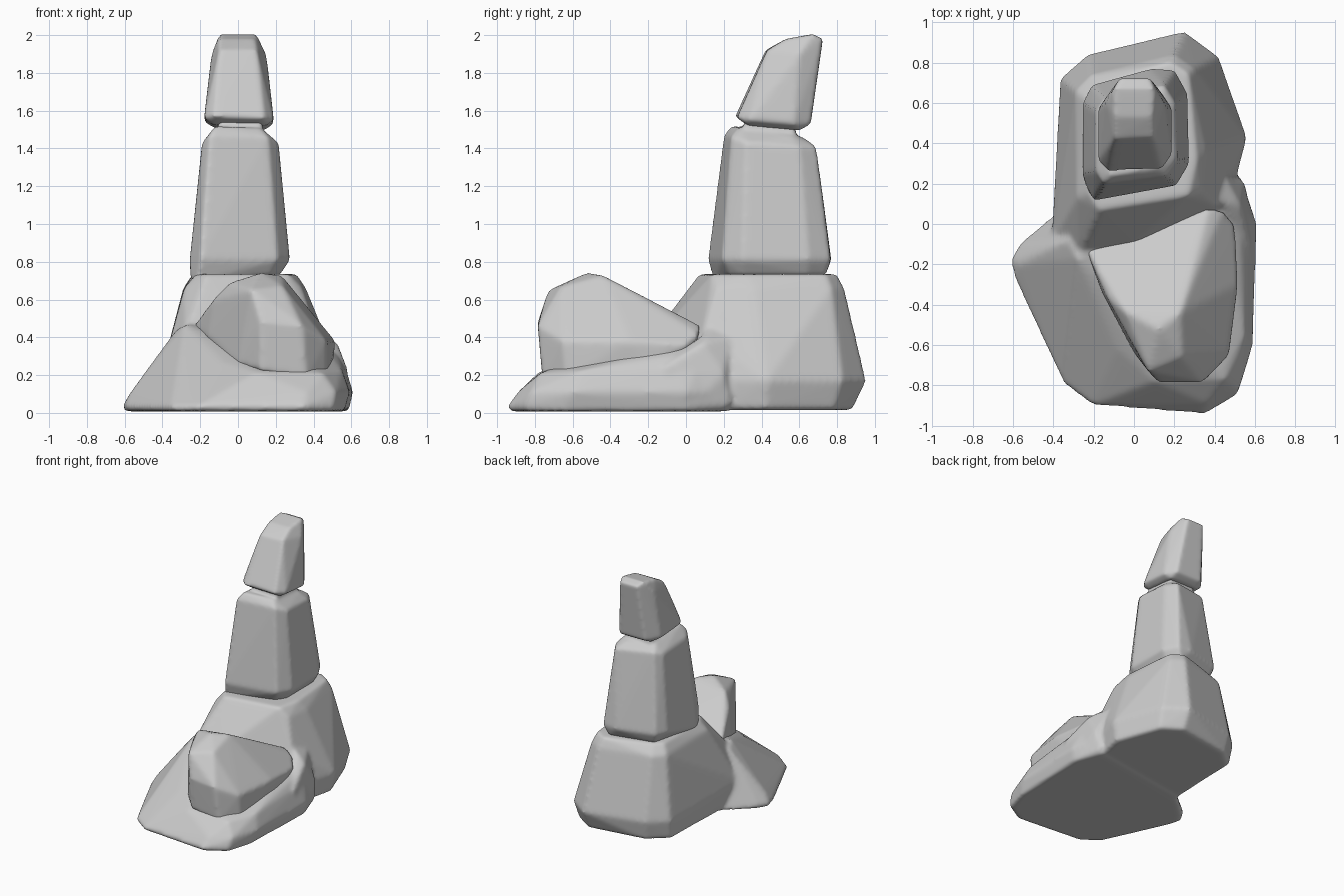
import bpy, bmesh


def hull(bm, pts):
    """Add the convex hull of a few corner points to a bmesh."""
    vs = [bm.verts.new(p) for p in pts]
    r = bmesh.ops.convex_hull(bm, input=vs)
    dead = {g for k in ("geom_interior", "geom_unused") for g in r[k]
            if isinstance(g, bmesh.types.BMVert)}
    bmesh.ops.delete(bm, geom=list(dead), context='VERTS')


def stone(name, hulls, voxel=0.014, smooth=12):
    """Fuse hulls into one stone with softly worn edges."""
    bm = bmesh.new()
    for pts in hulls:
        hull(bm, pts)
    bmesh.ops.recalc_face_normals(bm, faces=bm.faces[:])
    me = bpy.data.meshes.new(name)
    bm.to_mesh(me)
    bm.free()
    ob = bpy.data.objects.new(name, me)
    bpy.context.collection.objects.link(ob)
    rm = ob.modifiers.new("fuse", 'REMESH')
    rm.mode = 'VOXEL'
    rm.voxel_size = voxel
    rm.use_smooth_shade = True
    sm = ob.modifiers.new("wear", 'SMOOTH')
    sm.factor = 0.5
    sm.iterations = smooth
    return ob


def ring(z, pts):
    return [(x, y, z) for x, y in pts]


# base: tall rear block with a ramp, fused with the low front slab
block = (
    ring(0.015, [(-0.37, 0.03), (-0.35, 0.69), (-0.21, 0.81), (0.25, 0.88),
                 (0.4, 0.78), (0.53, 0.42), (0.48, 0.2)])
    + ring(0.17, [(-0.37, 0.05), (-0.365, 0.72), (-0.23, 0.84), (0.25, 0.955),
                  (0.42, 0.83), (0.56, 0.43), (0.5, 0.2)])
    + ring(0.66, [(-0.285, 0.13), (-0.29, 0.66), (-0.21, 0.74), (0.2, 0.84),
                  (0.3, 0.77), (0.36, 0.36), (0.34, 0.16)])
    + ring(0.735, [(-0.22, 0.15), (-0.24, 0.62), (-0.18, 0.68), (0.18, 0.8),
                   (0.27, 0.74), (0.31, 0.32), (0.27, 0.14), (-0.17, 0.07)])
    + [(-0.28, -0.17, 0.42), (0.42, 0.09, 0.42), (0.0, -0.1, 0.47),
       (-0.41, -0.1, 0.2), (0.3, -0.1, 0.1)])
slab = (
    ring(0.008, [(-0.6, -0.18), (-0.57, -0.28), (-0.34, -0.79), (-0.21, -0.88),
                 (0.35, -0.93), (0.5, -0.84), (0.56, -0.65), (0.585, 0.0),
                 (0.5, 0.22), (-0.36, 0.08), (-0.56, -0.11)])
    + ring(0.035, [(-0.615, -0.18), (-0.59, -0.28), (-0.35, -0.79),
                   (-0.21, -0.9), (0.35, -0.945), (0.51, -0.85),
                   (-0.57, -0.1)])
    + ring(0.11, [(-0.57, -0.2), (0.36, -0.89), (0.52, -0.82), (0.59, -0.6),
                  (0.61, 0.0), (0.57, 0.12)])
    + [(-0.28, -0.17, 0.47), (-0.33, -0.08, 0.44), (-0.08, -0.62, 0.27),
       (0.1, -0.78, 0.215), (0.45, -0.77, 0.21), (0.55, -0.55, 0.225),
       (0.565, -0.05, 0.25), (0.52, 0.1, 0.33), (0.4, 0.16, 0.42)])
# low lip where the slab climbs against the block
lip = [(0.58, -0.12, 0.24), (0.53, 0.09, 0.37), (0.42, 0.12, 0.45),
       (0.36, 0.24, 0.46), (0.55, 0.2, 0.2), (0.59, 0.02, 0.03),
       (0.52, 0.24, 0.03), (0.4, 0.0, 0.03), (0.45, 0.24, 0.4)]
stone("base", [block, slab, lip])

# wedge-shaped rock lying on the slab
stone("front_rock", [[
    (-0.24, -0.12, 0.46), (-0.17, -0.27, 0.5), (0.37, 0.08, 0.46),
    (0.44, 0.07, 0.42), (0.5, 0.0, 0.36), (0.515, -0.3, 0.38),
    (0.23, -0.44, 0.73), (0.12, -0.52, 0.745), (-0.05, -0.43, 0.69),
    (-0.13, -0.37, 0.6), (0.24, -0.66, 0.67), (0.07, -0.73, 0.65),
    (0.12, -0.785, 0.48), (0.34, -0.785, 0.46), (0.47, -0.65, 0.38),
    (0.0, -0.64, 0.25), (0.12, -0.76, 0.22), (0.36, -0.76, 0.18),
    (0.47, -0.63, 0.18), (0.5, -0.2, 0.22), (0.42, 0.03, 0.28),
    (-0.16, -0.34, 0.4), (-0.2, -0.12, 0.35)]])

# middle column stone
mid = (
    ring(0.73, [(-0.21, 0.2), (-0.18, 0.17), (0.17, 0.23), (0.22, 0.3),
                (0.22, 0.64), (0.17, 0.74), (-0.18, 0.66)])
    + ring(0.81, [(-0.255, 0.25), (-0.2, 0.115), (0.21, 0.19), (0.275, 0.3),
                  (0.265, 0.65), (0.2, 0.765), (0.08, 0.77), (-0.21, 0.69),
                  (-0.255, 0.6)])
    + [(-0.22, 0.15, 0.69), (-0.25, 0.22, 0.7)]
    + [(-0.19, 0.26, 1.43), (-0.15, 0.2, 1.47), (0.16, 0.24, 1.46),
       (0.215, 0.32, 1.43), (0.205, 0.6, 1.41), (0.15, 0.69, 1.41),
       (-0.15, 0.62, 1.43), (-0.19, 0.56, 1.41),
       (-0.12, 0.24, 1.52), (0.12, 0.28, 1.51), (0.15, 0.56, 1.47),
       (0.1, 0.62, 1.46), (-0.12, 0.56, 1.475)])
# narrow seat joining the two upper stones
neck = [(x, y, z + (0.4 - y) * 0.13) for x in (-0.1, 0.13)
        for y in (0.31, 0.58) for z in (1.4, 1.54)]
stone("middle_stone", [mid, neck], 0.012)

# leaning capstone
stone("top_stone", [[
    (-0.18, 0.31, 1.56), (-0.13, 0.26, 1.57), (0.14, 0.27, 1.56),
    (0.19, 0.34, 1.55), (0.19, 0.57, 1.53), (0.13, 0.66, 1.53),
    (-0.1, 0.66, 1.53), (-0.18, 0.57, 1.54),
    (-0.13, 0.33, 1.525), (0.14, 0.33, 1.52), (0.14, 0.6, 1.495),
    (-0.11, 0.6, 1.5),
    (-0.1, 0.42, 1.92), (0.1, 0.43, 1.92), (-0.1, 0.53, 1.98),
    (0.09, 0.53, 1.98), (-0.1, 0.67, 2.005), (0.1, 0.67, 2.005),
    (-0.07, 0.725, 1.98), (0.08, 0.725, 1.98), (0.15, 0.6, 1.9),
    (-0.14, 0.6, 1.9)]], 0.012)
